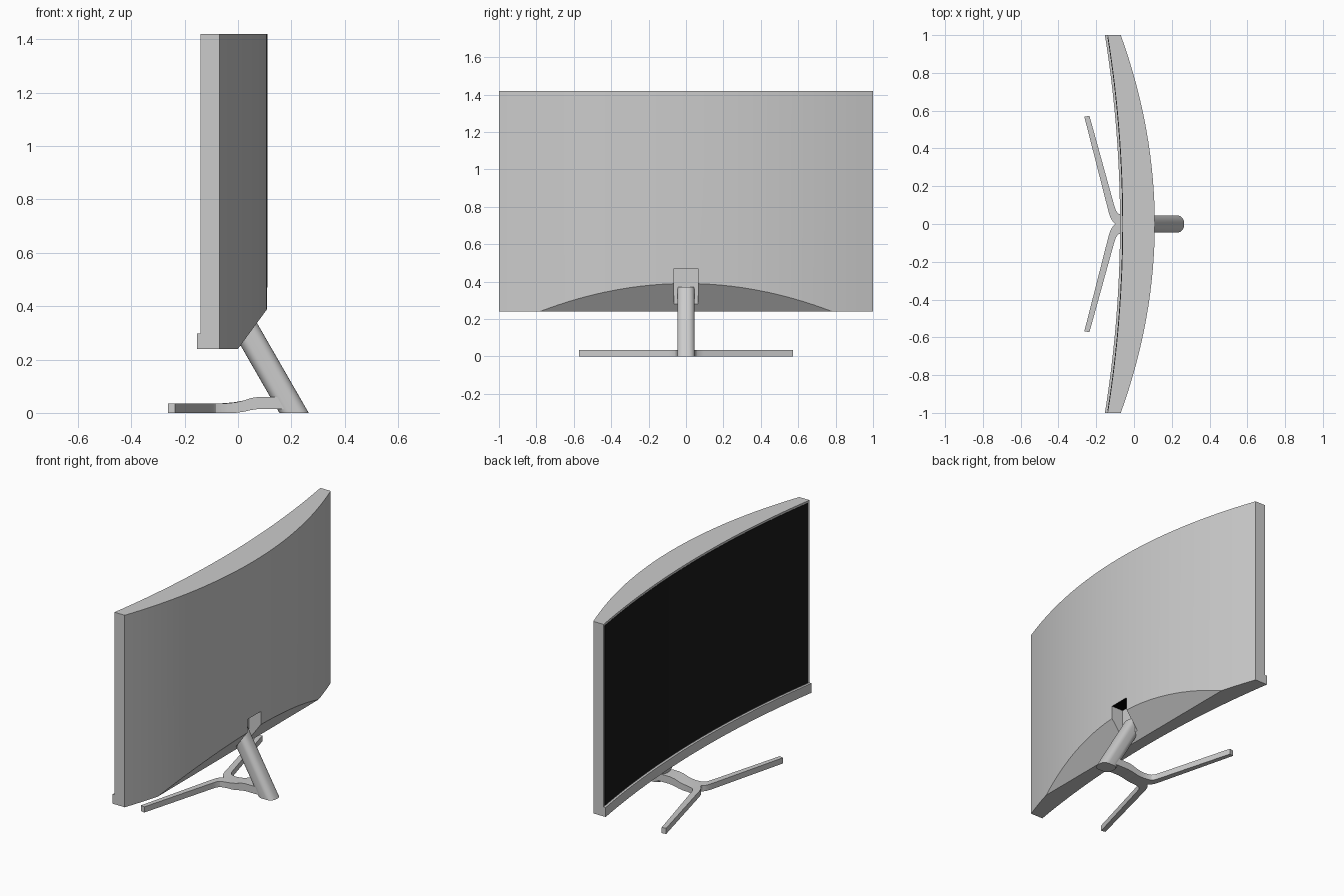
import bpy, bmesh, math
from mathutils import Vector

if "Cube" in bpy.data.objects:
    bpy.data.objects.remove(bpy.data.objects["Cube"])


def finish(name, bm, angle=30, color=None):
    bmesh.ops.recalc_face_normals(bm, faces=bm.faces)
    me = bpy.data.meshes.new(name)
    bm.to_mesh(me)
    bm.free()
    ob = bpy.data.objects.new(name, me)
    bpy.context.collection.objects.link(ob)
    if color:
        me.materials.append(paint(name, color))
    bpy.ops.object.select_all(action='DESELECT')
    bpy.context.view_layer.objects.active = ob
    ob.select_set(True)
    bpy.ops.object.shade_smooth_by_angle(angle=math.radians(angle))
    return ob


def paint(name, color):
    m = bpy.data.materials.new(name)
    m.diffuse_color = color
    m.use_nodes = True
    m.node_tree.nodes["Principled BSDF"].inputs["Base Color"].default_value = m.diffuse_color
    return m


def loft(rings, caps=True):
    """Join equal-length closed rings of points into a tube."""
    bm = bmesh.new()
    vs = [[bm.verts.new(p) for p in r] for r in rings]
    n = len(rings[0])
    for a, b in zip(vs, vs[1:]):
        for i in range(n):
            j = (i + 1) % n
            bm.faces.new((a[i], a[j], b[j], b[i]))
    if caps:
        bm.faces.new(vs[0])
        bm.faces.new(vs[-1])
    return bm


def curved_slab(front, back, half, z0, z1, n=32):
    rings = []
    for i in range(n + 1):
        y = half * (2 * i / n - 1)
        f, b = front(y), back(y)
        rings.append([(f, y, z0), (b, y, z0), (b, y, z1), (f, y, z1)])
    return loft(rings)


def front_x(y):
    return -0.06 - 0.08 * y * y


def back_x(y):
    return 0.11 - 0.18 * y * y


# curved housing, lower back sliced off by a sloping plane
bm = curved_slab(front_x, back_x, 1.0, 0.24, 1.42)
bmesh.ops.recalc_face_normals(bm, faces=bm.faces)
cut = bmesh.ops.bisect_plane(bm, geom=bm.verts[:] + bm.edges[:] + bm.faces[:],
                             plane_co=Vector((0.0, 0, 0.24)),
                             plane_no=Vector((0.15, 0, -0.11)), clear_outer=True)
edges = [e for e in bm.edges if e.is_boundary]
bmesh.ops.holes_fill(bm, edges=edges, sides=0)
housing = finish("housing", bm)

# recess in the back for the stand arm
bpy.ops.mesh.primitive_cube_add(size=1, location=(0.165, 0, 0.285))
cutter = bpy.context.object
cutter.name = "recess_cutter"
cutter.scale = (0.27, 0.13, 0.37)
cutter.hide_render = True
mod = housing.modifiers.new("recess", 'BOOLEAN')
mod.object = cutter
mod.solver = 'EXACT'
bpy.context.view_layer.objects.active = housing
bpy.ops.object.modifier_apply(modifier="recess")
bpy.data.objects.remove(cutter)

# dark ceiling of the recess
me = housing.data
me.materials.clear()
me.materials.append(None)
me.materials.append(paint("recess_dark", (0.0, 0.0, 0.0, 1)))
for p in me.polygons:
    p.material_index = int(abs(p.center.z - 0.47) < 0.002 and abs(p.normal.z) > 0.9)

# screen and lower bezel strip
finish("screen", curved_slab(lambda y: front_x(y) - 0.002, lambda y: front_x(y) + 0.004,
                             0.987, 0.302, 1.407), color=(0.01, 0.01, 0.01, 1))
finish("lower_bezel", curved_slab(lambda y: front_x(y) - 0.014, front_x, 1.0, 0.24, 0.298))

# leaning stand arm with rounded section
section = []
hx, hy, r = 0.055, 0.046, 0.038
for k, (sx, sy) in enumerate([(1, 1), (-1, 1), (-1, -1), (1, -1)]):
    for s in range(7):
        a = math.radians(90 * k + 15 * s)
        section.append((sx * (hx - r) + r * math.cos(a), sy * (hy - r) + r * math.sin(a)))
rings = [[(0.21 - 0.575 * z + x, y, z) for x, y in section] for z in (0.0, 0.37)]
finish("stand_arm", loft(rings))

# forked foot: half of it as stations (inner xy, outer xy, bottom z, top z)
stations = [
    ((0.19, 0), (0.19, 0.044), 0.015, 0.06),
    ((0.08, 0), (0.08, 0.044), 0.015, 0.06),
    ((0.05, 0), (0.05, 0.044), 0.011, 0.056),
    ((0.02, 0), (0.02, 0.044), 0.004, 0.046),
    ((-0.02, 0), (-0.01, 0.044), 0.0, 0.039),
    ((-0.06, 0), (-0.04, 0.045), 0.0, 0.036),
    ((-0.098, 0), (-0.065, 0.049), 0.0, 0.035),
    ((-0.112, 0.012), (-0.083, 0.055), 0.0, 0.035),
    ((-0.124, 0.032), (-0.095, 0.070), 0.0, 0.035),
    ((-0.134, 0.062), (-0.104, 0.095), 0.0, 0.035),
    ((-0.263, 0.568), (-0.236, 0.573), 0.0, 0.035),
]
rings = [[(*i, b), (*o, b), (*o, t), (*i, t)] for i, o, b, t in stations]
bm = loft(rings)
seam = [f for f in bm.faces if all(abs(v.co.y) < 1e-5 for v in f.verts)]
bmesh.ops.delete(bm, geom=seam, context='FACES_ONLY')
foot = finish("forked_foot", bm)
mir = foot.modifiers.new("mirror", 'MIRROR')
mir.use_axis = (False, True, False)
mir.use_clip = True
